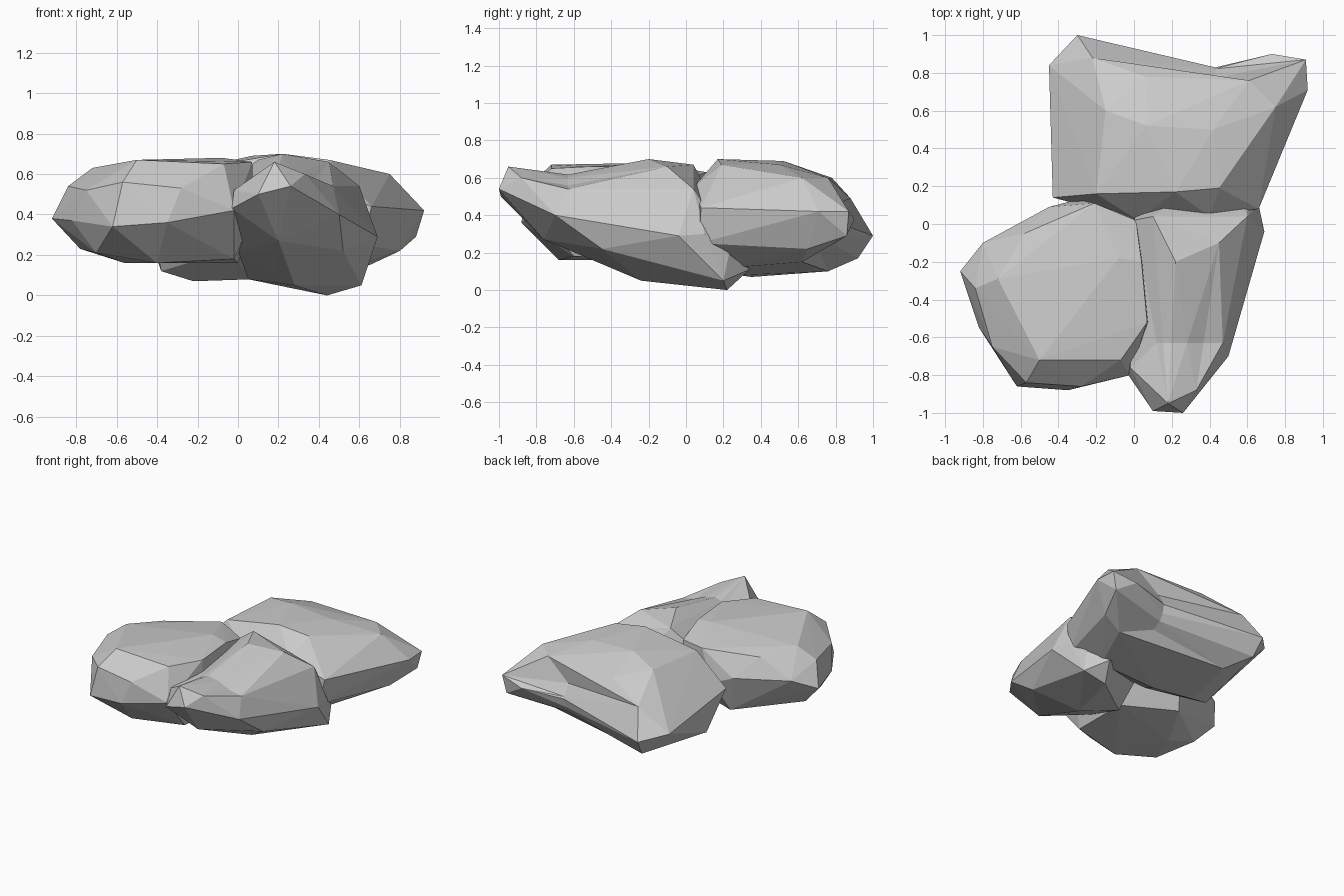
import bpy, bmesh


def rock(name, points, cuts=(), dent=None):
    """Faceted boulder: convex hull of control points, with hollows pressed in
    along extra edge loops (cuts are plane point / plane normal pairs)."""
    bm = bmesh.new()
    for p in points:
        bm.verts.new(p)
    hull = bmesh.ops.convex_hull(bm, input=bm.verts[:])
    loose = {g for g in hull["geom_interior"] + hull["geom_unused"]
             if isinstance(g, bmesh.types.BMVert)}
    bmesh.ops.delete(bm, geom=list(loose), context='VERTS')
    for co, no in cuts:
        bmesh.ops.bisect_plane(bm, geom=bm.verts[:] + bm.edges[:] + bm.faces[:],
                               plane_co=co, plane_no=no)
    bmesh.ops.triangulate(bm, faces=bm.faces[:])
    if dent:
        for v in bm.verts:
            dent(v.co)
    bmesh.ops.recalc_face_normals(bm, faces=bm.faces[:])
    mesh = bpy.data.meshes.new(name)
    bm.to_mesh(mesh)
    bm.free()
    obj = bpy.data.objects.new(name, mesh)
    bpy.context.collection.objects.link(obj)
    return obj


# Hollow in the back edge of the rear rock
def rear_hollow(co):
    if abs(co.x - 0.43) < 0.005 and co.y > 0.8:
        co.y -= 0.10


# Saddle behind the nose of the narrow rock
def nose_saddle(co):
    if abs(co.y + 0.63) < 0.005 and co.z > 0.58:
        co.z -= 0.06


# Large rear rock
rock("rear_rock", [
    # crown
    (-0.20, 0.16, 0.63), (0.22, 0.17, 0.70), (0.45, 0.19, 0.67),
    (-0.15, 0.60, 0.64), (0.07, 0.52, 0.69), (0.42, 0.50, 0.67),
    (0.06, 0.78, 0.60), (0.61, 0.76, 0.60), (0.75, 0.62, 0.60),
    (-0.22, 0.88, 0.49),
    # widest rim
    (-0.45, 0.84, 0.33), (-0.30, 1.0, 0.29),
    (0.73, 0.90, 0.38), (0.91, 0.87, 0.42), (0.92, 0.71, 0.42),
    (0.88, 0.86, 0.29), (0.66, 0.08, 0.44), (0.62, 0.07, 0.25),
    (0.40, 0.04, 0.55), (0.02, 0.02, 0.50), (-0.43, 0.14, 0.40),
    (-0.41, 0.48, 0.36),
    # underside
    (-0.38, 0.30, 0.12), (-0.22, 0.35, 0.07), (0.07, 0.28, 0.08),
    (-0.28, 0.92, 0.17), (-0.15, 0.76, 0.10), (0.65, 0.62, 0.15),
    (0.80, 0.65, 0.22), (0.50, 0.25, 0.12), (-0.05, 0.06, 0.22),
], [((0.43, 0, 0), (1, 0, 0))], rear_hollow)

# Tilted narrow rock at the front right
rock("front_right_rock", [
    # nose
    (0.10, -0.99, 0.50), (0.26, -1.0, 0.54), (0.18, -0.95, 0.66),
    (-0.03, -0.80, 0.43), (-0.02, -0.76, 0.52), (0.33, -0.88, 0.60),
    # top and right flank
    (0.11, -0.52, 0.64), (0.47, -0.63, 0.54), (0.50, -0.70, 0.40),
    (0.22, -0.20, 0.70), (0.45, -0.10, 0.66), (0.60, 0.04, 0.54),
    (0.69, -0.04, 0.29), (0.66, 0.10, 0.30), (0.10, 0.04, 0.67),
    (0.0, 0.02, 0.60),
    # underside and tail
    (0.52, -0.45, 0.22), (0.20, -0.76, 0.27), (0.0, -0.45, 0.22),
    (0.28, -0.24, 0.05), (0.05, -0.10, 0.08), (0.61, 0.20, 0.05),
    (0.44, 0.22, 0.0), (0.61, 0.23, 0.19), (0.50, 0.34, 0.11),
    (0.02, 0.08, 0.30),
], [((0, -0.63, 0), (0, 1, 0))], nose_saddle)

# Rounded rock at the front left
rock("front_left_rock", [
    # top
    (-0.50, -0.72, 0.67), (-0.07, -0.72, 0.65), (-0.72, -0.29, 0.63),
    (-0.58, -0.05, 0.60), (-0.08, -0.18, 0.68), (-0.21, 0.11, 0.63),
    (0.07, -0.52, 0.66), (0.04, -0.20, 0.66), (0.01, 0.02, 0.60),
    # sides
    (-0.92, -0.25, 0.38), (-0.84, -0.34, 0.54), (-0.80, -0.10, 0.46),
    (-0.45, 0.09, 0.46), (-0.30, 0.13, 0.40), (-0.02, 0.04, 0.45),
    (-0.82, -0.55, 0.37), (-0.75, -0.65, 0.52), (-0.57, -0.84, 0.56),
    (-0.62, -0.86, 0.34), (-0.28, -0.86, 0.53), (-0.35, -0.88, 0.36),
    (-0.02, -0.80, 0.42), (0.08, -0.52, 0.40), (0.05, -0.20, 0.40),
    # underside
    (-0.78, -0.30, 0.23), (-0.70, -0.60, 0.21), (-0.56, -0.30, 0.16),
    (-0.40, -0.68, 0.16), (-0.02, -0.60, 0.18), (0.0, -0.15, 0.16),
    (-0.38, 0.02, 0.18),
])
